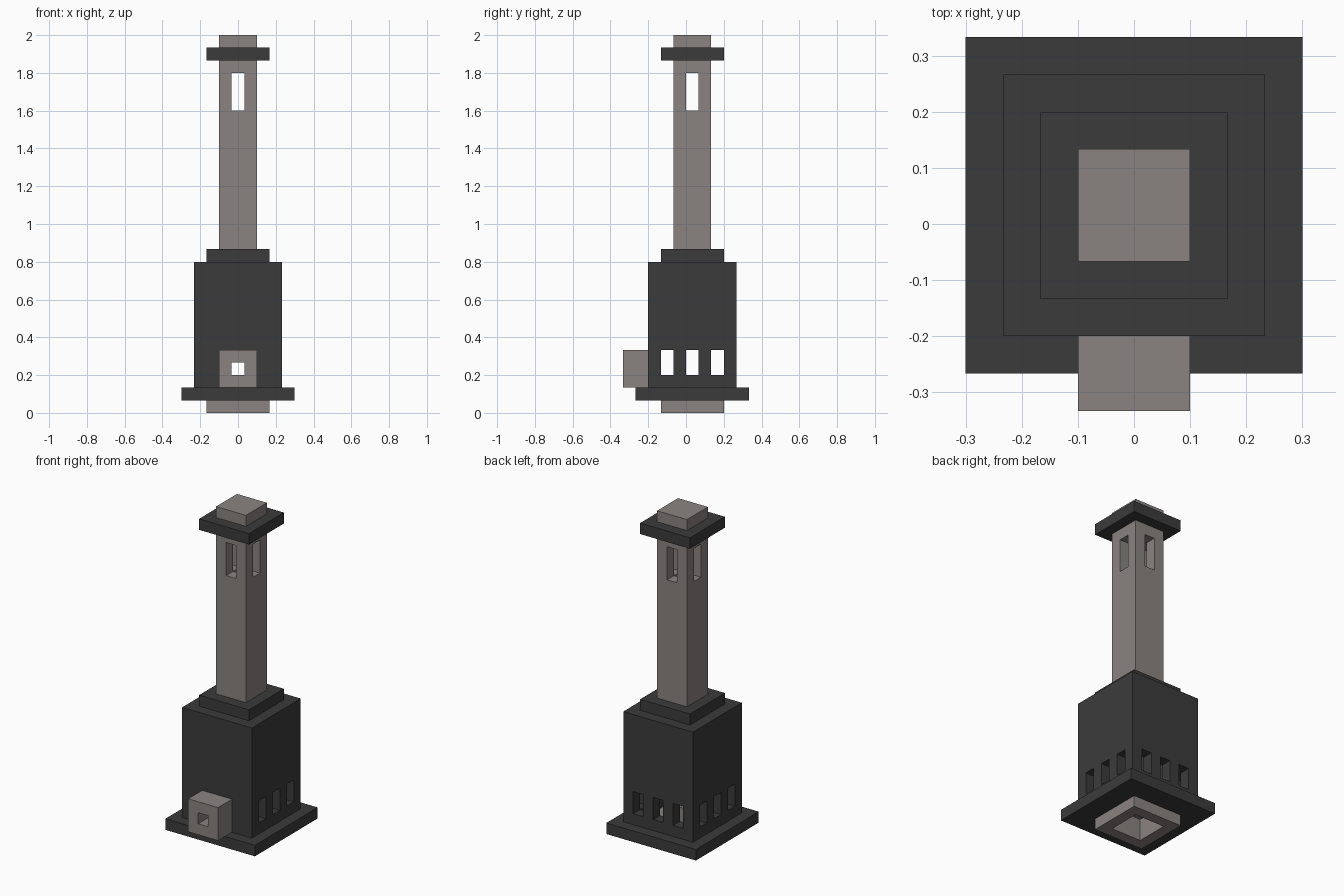
import bpy

if "Cube" in bpy.data.objects:
    bpy.data.objects.remove(bpy.data.objects["Cube"], do_unlink=True)

U = 2 / 30        # building module
CY = 0.5          # tower axis in y, in modules


def material(name, color):
    m = bpy.data.materials.new(name)
    m.use_nodes = True
    m.diffuse_color = color
    m.node_tree.nodes["Principled BSDF"].inputs["Base Color"].default_value = color
    return m


DARK = material("charcoal_stone", (0.044, 0.044, 0.044, 1))
PALE = material("warm_grey_stone", (0.254, 0.231, 0.219, 1))


def block(name, mat, x, y, z):
    """Box from (min, max) ranges given in modules."""
    bpy.ops.mesh.primitive_cube_add(size=1)
    ob = bpy.context.object
    ob.name = name
    ob.location = [sum(r) / 2 * U for r in (x, y, z)]
    ob.scale = [(r[1] - r[0]) * U for r in (x, y, z)]
    bpy.ops.object.transform_apply(location=True, rotation=False, scale=True)
    ob.data.materials.append(mat)
    return ob


def slab(name, mat, half, z0, z1):
    """Square block centred on the tower axis."""
    return block(name, mat, (-half, half), (CY - half, CY + half), (z0, z1))


def cut(ob, cutter):
    mod = ob.modifiers.new("cut", 'BOOLEAN')
    mod.operation = 'DIFFERENCE'
    mod.solver = 'EXACT'
    mod.object = cutter
    bpy.context.view_layer.objects.active = ob
    bpy.ops.object.modifier_apply(modifier=mod.name)
    bpy.data.objects.remove(cutter, do_unlink=True)


# Foundation ring and the wide plinth around it
foundation = slab("foundation", PALE, 2.5, 0, 2)
cut(foundation, slab("cutter", PALE, 1.5, -1, 3))
plinth = slab("plinth", DARK, 4.5, 1, 2)
cut(plinth, slab("cutter", DARK, 2.5, 0, 3))

# Hollow body with three windows on the sides and back
body = slab("body", DARK, 3.5, 2, 12)
cut(body, slab("cutter", DARK, 2.5, 1, 11))
cut(body, slab("cutter", DARK, 0.5, 10, 13))
for c in (-2, 0, 2):
    cut(body, block("cutter", DARK, (-5, 5), (CY + c - 0.5, CY + c + 0.5), (3, 5)))
    cut(body, block("cutter", DARK, (c - 0.5, c + 0.5), (2, 6), (3, 5)))
cut(body, block("cutter", DARK, (-0.5, 0.5), (-4, -1), (3, 4)))

# Front porch with a small square opening
porch = block("front_porch", PALE, (-1.5, 1.5), (-5, -3), (2, 5))
cut(porch, block("cutter", PALE, (-0.5, 0.5), (-6, -2), (3, 4)))

# Stepped shoulder below the shaft
shoulder = slab("shoulder", DARK, 2.5, 12, 13)
cut(shoulder, slab("cutter", DARK, 0.5, 11, 14))

# Hollow shaft with a tall slot on each side
shaft = slab("shaft", PALE, 1.5, 13, 28)
cut(shaft, slab("cutter", PALE, 0.5, 12, 27.5))
cut(shaft, block("cutter", PALE, (-3, 3), (CY - 0.5, CY + 0.5), (24, 27)))
cut(shaft, block("cutter", PALE, (-0.5, 0.5), (CY - 3, CY + 3), (24, 27)))

# Cap and finial
slab("cap", DARK, 2.5, 28, 29)
slab("finial", PALE, 1.5, 29, 30)
